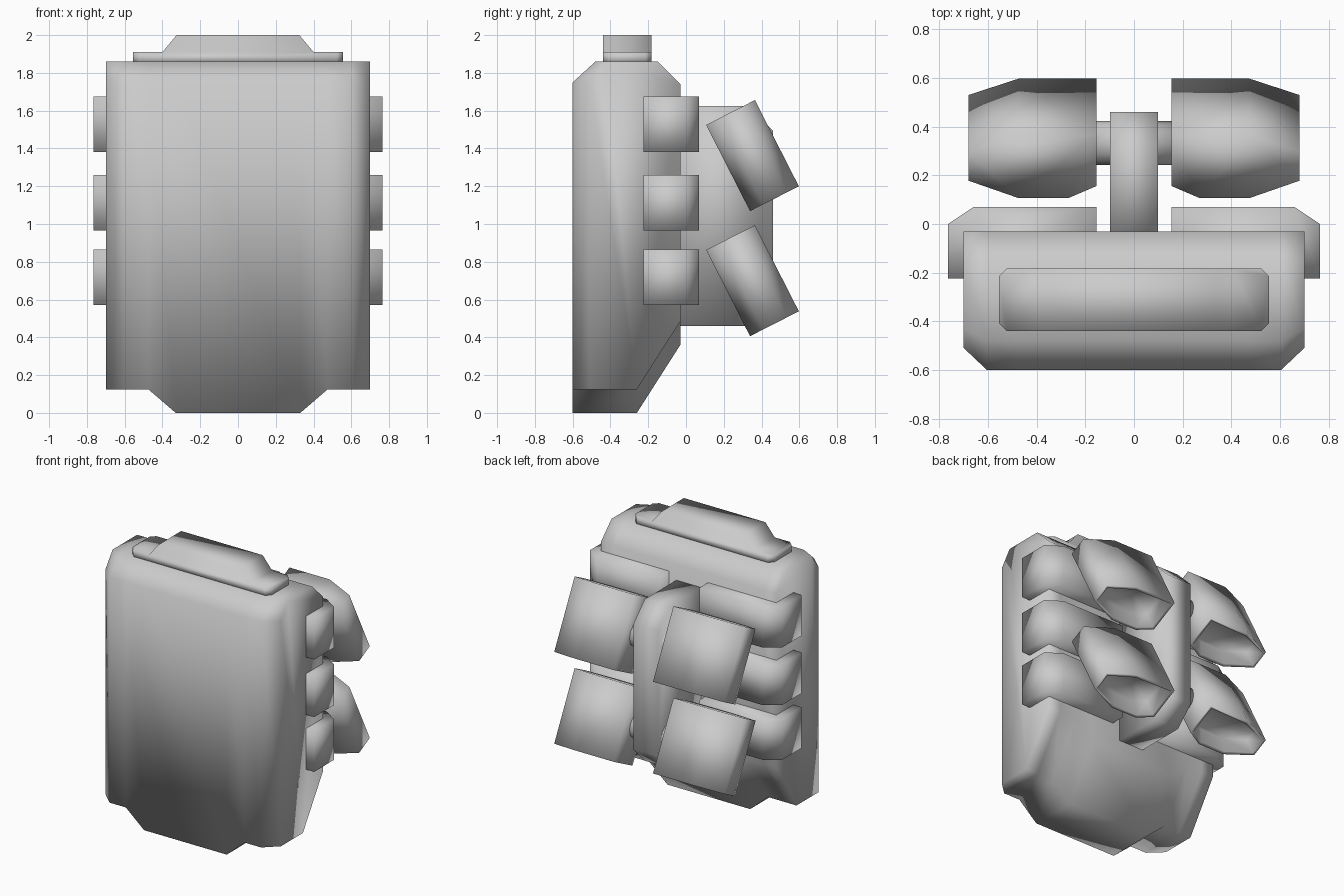
import bpy, bmesh
from math import radians, pi
from mathutils import Matrix

if "Cube" in bpy.data.objects:
    bpy.data.objects.remove(bpy.data.objects["Cube"])


def finish(bm, name, matrix=None):
    bmesh.ops.recalc_face_normals(bm, faces=bm.faces[:])
    if matrix:
        bm.transform(matrix)
        if matrix.determinant() < 0:
            bmesh.ops.reverse_faces(bm, faces=bm.faces[:])
    for f in bm.faces:
        f.smooth = True
    me = bpy.data.meshes.new(name)
    bm.to_mesh(me)
    bm.free()
    ob = bpy.data.objects.new(name, me)
    bpy.context.collection.objects.link(ob)
    return ob


def loft(sections):
    """Skin a list of equal-length point rings and cap both ends."""
    bm = bmesh.new()
    rings = [[bm.verts.new(p) for p in s] for s in sections]
    n = len(rings[0])
    for a, b in zip(rings, rings[1:]):
        for i in range(n):
            j = (i + 1) % n
            bm.faces.new((a[i], a[j], b[j], b[i]))
    bm.faces.new(rings[0][::-1])
    bm.faces.new(rings[-1])
    return bm


def prism(profile, lo, hi, axis):
    """Extrude a 2D profile between lo and hi along x, y or z."""
    put = {'x': lambda a, b, t: (t, a, b),
           'y': lambda a, b, t: (a, t, b),
           'z': lambda a, b, t: (a, b, t)}[axis]
    return loft([[put(a, b, t) for a, b in profile] for t in (lo, hi)])


# main shell: side profile swept across the width, with a deeper keel mid-way
def shell_section(x, front, top_front, base):
    return [(x, y, z) for y, z in (
        (front, base), (-.26, base), (-.03, base + .36), (-.03, 1.74),
        (-.15, 1.86), (top_front, 1.86), (front, 1.75))]


half = [(.33, -.6, -.48, 0), (.475, -.6, -.48, .125),
        (.605, -.6, -.48, .125), (.70, -.51, -.43, .125)]
stations = [(-x, f, t, b) for x, f, t, b in reversed(half)] + half
finish(loft([shell_section(*s) for s in stations]), "main_shell")

# stepped top cap with clipped vertical corners
cap = prism([(-.555, 1.85), (.555, 1.85), (.555, 1.91), (.40, 1.91),
             (.325, 2.0), (-.325, 2.0), (-.40, 1.91), (-.555, 1.91)],
            -.44, -.183, 'y')
corners = [e for e in cap.edges
           if all(abs(abs(v.co.x) - .555) < 1e-4 for v in e.verts)
           and abs(e.verts[0].co.z - e.verts[1].co.z) > .01]
bmesh.ops.bevel(cap, geom=corners, offset=.032, segments=1, affect='EDGES')
finish(cap, "top_cap")

# central rear spine
finish(prism([(-.06, .46), (.33, .46), (.46, .59), (.46, 1.495),
              (.33, 1.625), (-.06, 1.625)], -.098, .098, 'x'), "rear_spine")

block = [(.155, -.225), (.765, -.225), (.765, 0), (.66, .07), (.155, .07)]
nozzle = [(.155, -.09), (.27, -.145), (.475, -.145), (.68, -.065),
          (.68, .07), (.475, .145), (.155, .145)]

for side, s in (("right", 1), ("left", -1)):
    flip = Matrix.Scale(s, 4, (1, 0, 0))
    # stacked side pods
    for i, z in enumerate((.57, .965, 1.38)):
        finish(prism(block, z, z + .295, 'z'), f"side_pod_{side}_{i}", flip)

    # tilted thrusters with recessed exhausts
    for i, z in enumerate((.70, 1.362)):
        bm = prism(nozzle, -.256, .256, 'z')
        bm.normal_update()
        bmesh.ops.recalc_face_normals(bm, faces=bm.faces[:])
        end = min(bm.faces, key=lambda f: f.calc_center_median().z)
        bmesh.ops.inset_region(bm, faces=[end], thickness=.022, depth=0)
        bmesh.ops.inset_region(bm, faces=[end], thickness=.035, depth=-.10)
        place = Matrix.Translation((0, .352, z)) @ Matrix.Rotation(radians(27), 4, 'X')
        finish(bm, f"thruster_{side}_{i}", flip @ place)

# pivot axles through the spine
for i, z in enumerate((.70, 1.362)):
    bm = bmesh.new()
    bmesh.ops.create_cone(bm, cap_ends=True, segments=12, radius1=.09,
                          radius2=.09, depth=.36)
    finish(bm, f"pivot_axle_{i}", Matrix.Translation((0, .333, z))
           @ Matrix.Rotation(pi / 2, 4, 'Y'))
